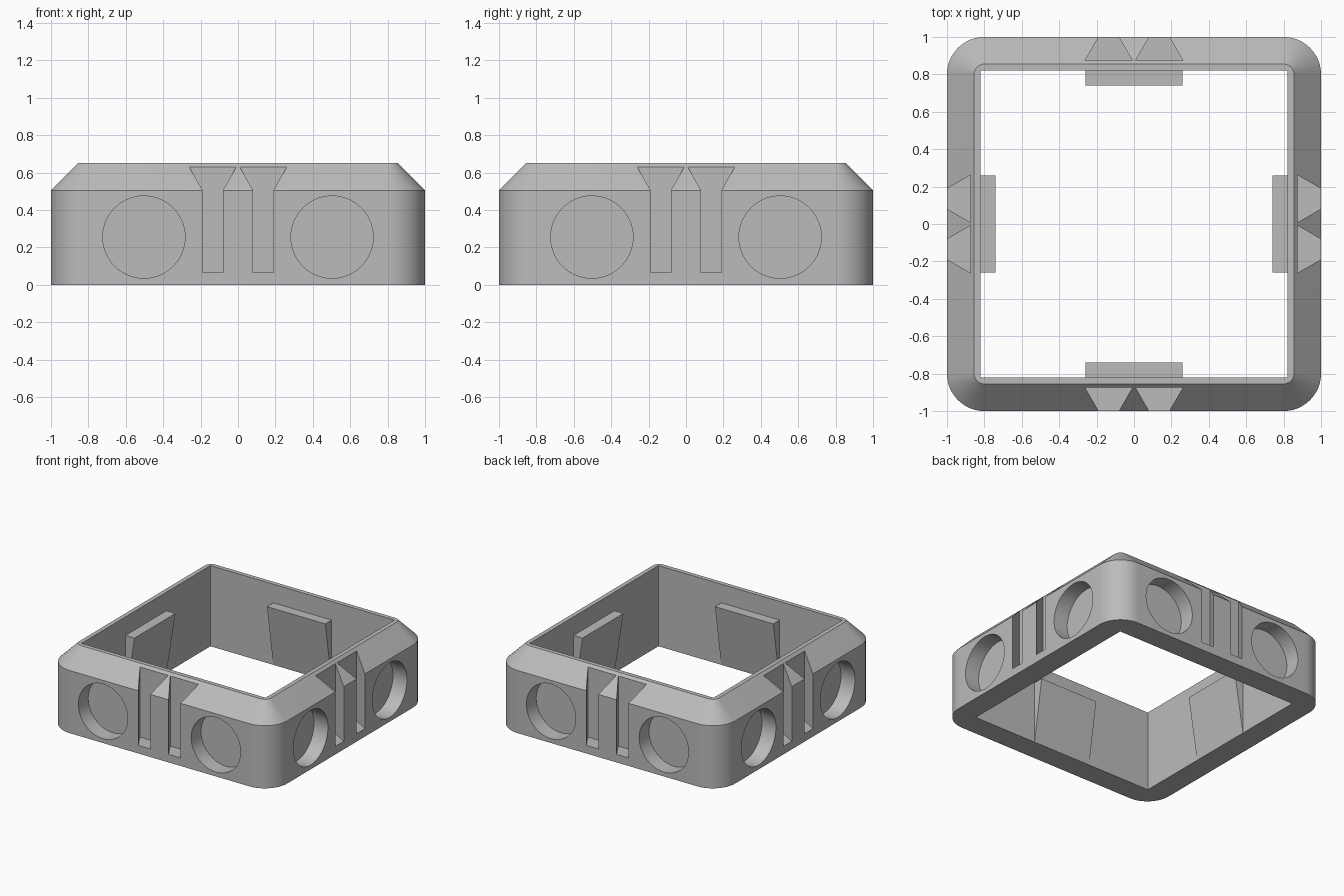
import bpy, bmesh, math
from mathutils import Matrix, Vector

cube = bpy.data.objects.get("Cube")
if cube:
    bpy.data.objects.remove(cube, do_unlink=True)

grey = bpy.data.materials.new("plain_grey")
grey.use_nodes = True
colour = (0.5, 0.5, 0.5, 1)
grey.diffuse_color = colour
grey.node_tree.nodes["Principled BSDF"].inputs["Base Color"].default_value = colour


def finish(bm, name):
    bmesh.ops.recalc_face_normals(bm, faces=bm.faces)
    mesh = bpy.data.meshes.new(name)
    bm.to_mesh(mesh)
    bm.free()
    obj = bpy.data.objects.new(name, mesh)
    mesh.materials.append(grey)
    bpy.context.collection.objects.link(obj)
    return obj


def loft(bm, rings):
    """Skin matching closed rings of points and cap both ends."""
    loops = [[bm.verts.new(p) for p in ring] for ring in rings]
    n = len(loops[0])
    for a, b in zip(loops, loops[1:]):
        for i in range(n):
            j = (i + 1) % n
            bm.faces.new((a[i], a[j], b[j], b[i]))
    bm.faces.new(loops[0][::-1])
    bm.faces.new(loops[-1])


def prism(bm, outline, z0, z1, turn):
    loft(bm, [[turn @ Vector((x, y, z)) for x, y in outline] for z in (z0, z1)])


def rounded_square(half, radius, z, steps=12):
    points = []
    for quarter in range(4):
        mid = math.pi / 4 + quarter * math.pi / 2
        cx = math.copysign(half - radius, math.cos(mid))
        cy = math.copysign(half - radius, math.sin(mid))
        for i in range(steps + 1):
            a = (quarter + i / steps) * math.pi / 2
            points.append(Vector((cx + radius * math.cos(a), cy + radius * math.sin(a), z)))
    return points


turns = [Matrix.Rotation(i * math.pi / 2, 4, "Z") for i in range(4)]
INNER = 0.82

# Outer body with rounded corners and a sloping shoulder
bm = bmesh.new()
loft(bm, [rounded_square(1, 0.2, 0), rounded_square(1, 0.2, 0.505), rounded_square(0.855, 0.055, 0.65)])
frame = finish(bm, "square_frame")

# Cutter: central opening, dovetail slots and round pockets
bm = bmesh.new()
opening = [(-INNER, -INNER), (INNER, -INNER), (INNER, INNER), (-INNER, INNER)]
prism(bm, opening, -0.5, 1.2, turns[0])
for turn in turns:
    for side in (-1, 1):
        # Sides continue past the outer face at the same slope
        x = side * 0.135
        slot = [(x - 0.025, -1.05), (x + 0.025, -1.05), (x + 0.126, -0.875), (x - 0.126, -0.875)]
        prism(bm, slot, 0.065, 1.0, turn)
        place = turn @ Matrix.Translation((side * 0.503, -1, 0.255)) @ Matrix.Rotation(math.pi / 2, 4, "X")
        bmesh.ops.create_cone(bm, cap_ends=True, segments=64, radius1=0.22, radius2=0.22,
                              depth=0.25, matrix=place)
cutter = finish(bm, "frame_cutter")
cutter.hide_render = True

bpy.ops.object.select_all(action="DESELECT")
bpy.context.view_layer.objects.active = frame
frame.select_set(True)
cut = frame.modifiers.new("cut", "BOOLEAN")
cut.operation = "DIFFERENCE"
cut.solver = "EXACT"
cut.object = cutter
bpy.ops.object.modifier_apply(modifier=cut.name)
bpy.data.objects.remove(cutter, do_unlink=True)
bpy.ops.object.shade_smooth_by_angle(angle=math.radians(30))

# Wedge ledges on the four inner walls
for turn, name in zip(turns, ("front", "left", "back", "right")):
    bm = bmesh.new()
    section = [(-INNER, 0), (-INNER, 0.5), (-0.74, 0.5)]
    loft(bm, [[turn @ Vector((x, y, z)) for y, z in section] for x in (-0.26, 0.26)])
    finish(bm, name + "_inner_wedge")
